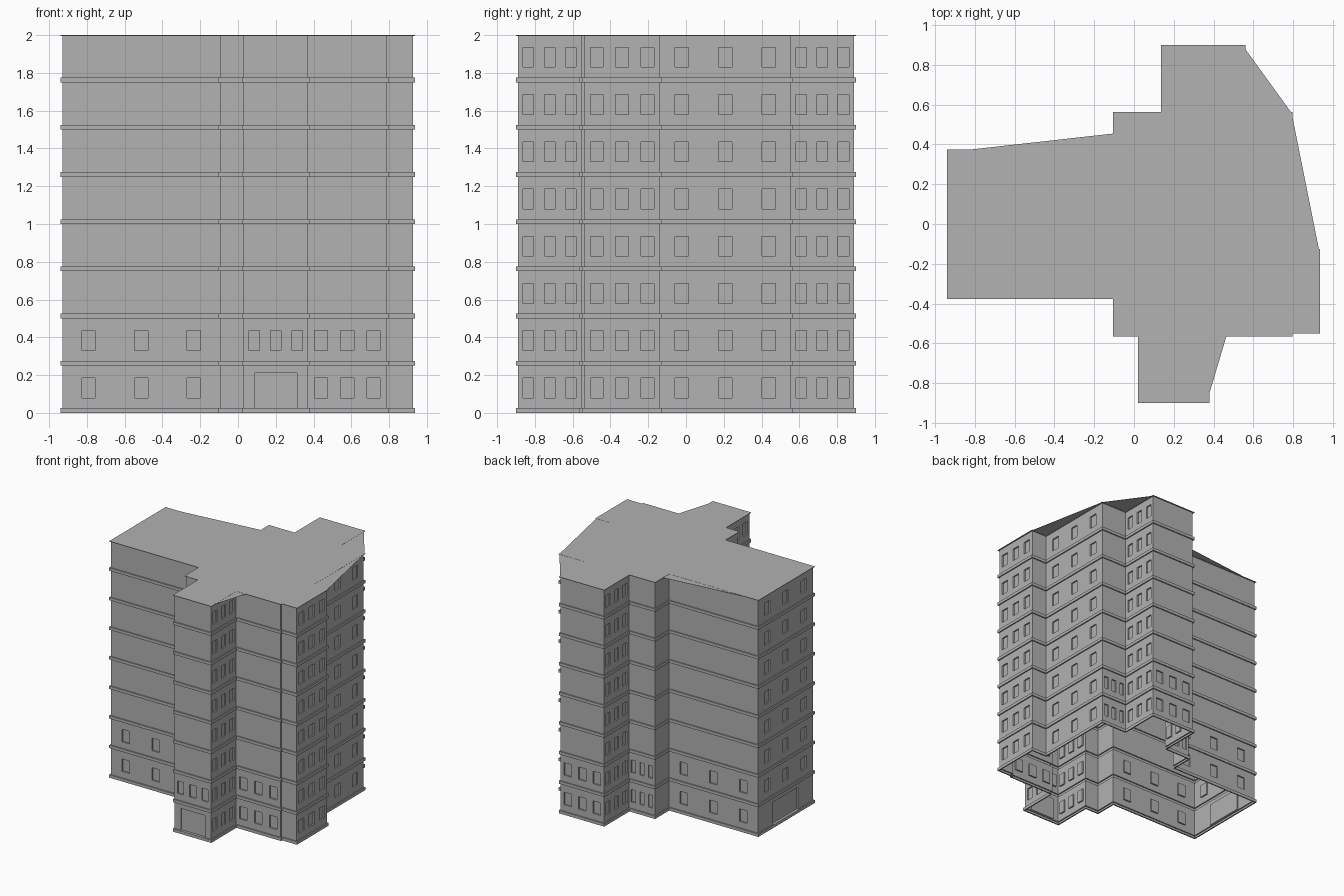
import bpy
import bmesh
from mathutils import Vector

if "Cube" in bpy.data.objects:
    bpy.data.objects.remove(bpy.data.objects["Cube"])

STOREYS = 8
PITCH = 2.0 / STOREYS
BAND = 0.025      # height of a floor band
LEDGE = 0.01      # how far a band stands out from the wall
REVEAL = 0.012    # window depth
UP = Vector((0, 0, 1))

grey = bpy.data.materials.new("concrete_grey")
grey.use_nodes = True
colour = (0.445, 0.445, 0.445, 1)
grey.diffuse_color = colour
grey.node_tree.nodes["Principled BSDF"].inputs["Base Color"].default_value = colour

# Footprint of the bands and roof, counter-clockwise
outer = [Vector(p) for p in (
    (-.94, .375), (-.94, -.378), (-.105, -.378), (-.105, -.565), (.02, -.565),
    (.02, -.9), (.38, -.9), (.38, -.565), (.797, -.565), (.797, -.55),
    (.937, -.55), (.937, -.127), (.797, -.127), (.797, .563), (.56, .563),
    (.56, .9), (.135, .9), (.135, .563), (-.105, .563), (-.105, .375))]


def outward(a, b):
    d = (b - a).normalized()
    return Vector((d.y, -d.x))


def inset(points, dist):
    result = []
    for i, p in enumerate(points):
        before = outward(points[i - 1], p)
        after = outward(p, points[(i + 1) % len(points)])
        result.append(p - dist * (before + after))
    return result


def edges(points):
    return zip(points, points[1:] + points[:1])


def finish(bm, name):
    bmesh.ops.remove_doubles(bm, verts=bm.verts, dist=0.0002)
    mesh = bpy.data.meshes.new(name)
    bm.to_mesh(mesh)
    bm.free()
    mesh.materials.append(grey)
    obj = bpy.data.objects.new(name, mesh)
    bpy.context.collection.objects.link(obj)
    return obj


def face(bm, points):
    bm.faces.new([bm.verts.new(p) for p in points])


def plate(name, points, top, thick):
    bm = bmesh.new()
    face(bm, [(p.x, p.y, top) for p in points])
    face(bm, [(p.x, p.y, top - thick) for p in reversed(points)])
    for a, b in edges(points):
        face(bm, [(a.x, a.y, top - thick), (b.x, b.y, top - thick),
                  (b.x, b.y, top), (a.x, a.y, top)])
    finish(bm, name)


def panel(bm, a, b, z0, z1, openings, sill, head):
    """One storey of wall with recessed openings, given as (start, end)."""
    d = (b - a).normalized()
    along = Vector((d.x, d.y, 0))
    inward = Vector((-d.y, d.x, 0)) * REVEAL
    origin = Vector((a.x, a.y, 0))
    length = (b - a).length

    def rect(u0, u1, v0, v1):
        return [origin + along * u + UP * v
                for u, v in ((u0, v0), (u1, v0), (u1, v1), (u0, v1))]

    start = 0
    for u0, u1 in openings:
        face(bm, rect(start, u0, z0, z1))
        if sill > z0:
            face(bm, rect(u0, u1, z0, sill))
        face(bm, rect(u0, u1, head, z1))
        front = rect(u0, u1, sill, head)
        back = [p + inward for p in front]
        face(bm, back)
        for i in range(4):
            j = (i + 1) % 4
            face(bm, [front[i], front[j], back[j], back[i]])
        start = u1
    face(bm, rect(start, length, z0, z1))


# Walls: windows on every storey of the side faces, on two storeys elsewhere
wall_line = inset(outer, LEDGE)
for k in range(STOREYS):
    bm = bmesh.new()
    base = k * PITCH
    for a, b in edges(wall_line):
        length = (b - a).length
        n = outward(a, b)
        openings, sill, head = [], base + 0.08, base + 0.185
        entrance = k == 0 and (a.x + b.x < -1.8 or (n.y < 0 and a.y < -.8))
        if entrance:
            half = min(0.165, length * 0.33)
            openings = [(length / 2 - half, length / 2 + half)]
            sill, head = base + BAND, base + 0.21
        elif length > 0.2 and (abs(n.x) > 0.5 or k < 2):
            half = min(0.035, length / 12)
            centres = [length * (i + 0.5) / 3 for i in range(3)]
            openings = [(c - half, c + half) for c in centres]
        panel(bm, a, b, base + BAND, base + PITCH, openings, sill, head)
    finish(bm, f"storey_wall_{k + 1}")

# Floor bands: a lip running round the building under each storey
for k in range(STOREYS):
    bm = bmesh.new()
    low, high = k * PITCH, k * PITCH + BAND
    for (a, b), (c, d) in zip(edges(wall_line), edges(outer)):
        loop = [(a, b, low), (c, d, low), (c, d, high), (a, b, high)]
        for (p, q, z), (r, s, w) in zip(loop, loop[1:]):
            face(bm, [(p.x, p.y, z), (q.x, q.y, z), (s.x, s.y, w), (r.x, r.y, w)])
    finish(bm, f"floor_band_{k + 1}")

# Flat roof and its four thin corner canopies
plate("roof", outer, 2.0, 0.004)
canopies = {
    "back_left_canopy": ((.56, .88), (.56, .563), (.79, .563)),
    "left_canopy": ((.797, .54), (.797, -.127), (.93, -.127)),
    "back_right_canopy": ((-.82, .375), (-.105, .375), (-.105, .455)),
    "front_canopy": ((.38, -.85), (.465, -.565), (.38, -.565)),
}
for name, points in canopies.items():
    plate(name, [Vector(p) for p in points], 1.999, 0.002)
